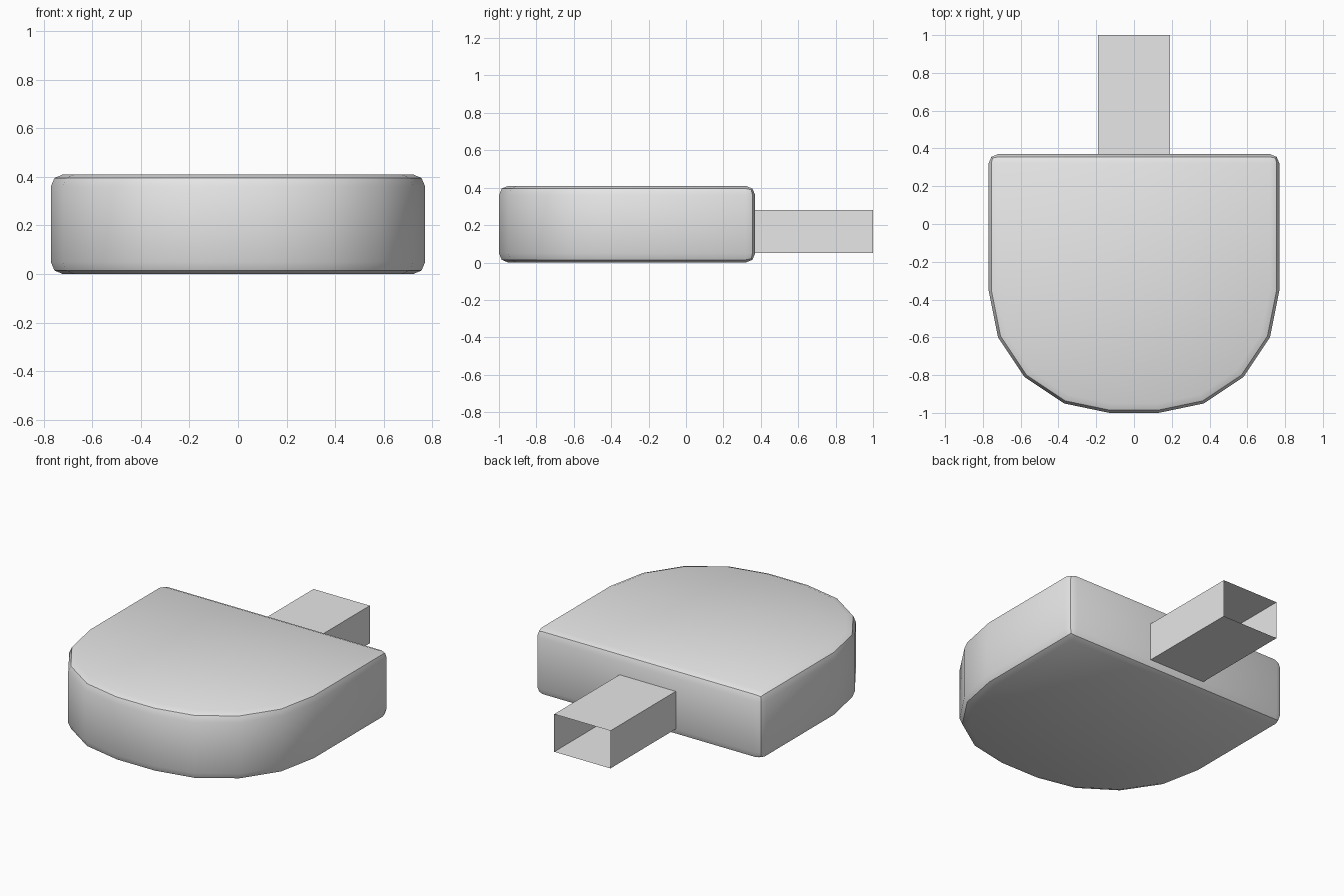
import bpy
import bmesh

cube = bpy.data.objects.get("Cube")
if cube:
    bpy.data.objects.remove(cube, do_unlink=True)

# Single plain grey
grey = bpy.data.materials.new("light_grey")
grey.use_nodes = True
colour = (0.8, 0.8, 0.8, 1)
grey.diffuse_color = colour
grey.node_tree.nodes["Principled BSDF"].inputs["Base Color"].default_value = colour


def extrude_outline(name, outline, axis_point, offset, capped):
    """Sweep an outline along offset, with or without end faces."""
    bm = bmesh.new()
    near = [bm.verts.new(axis_point(p)) for p in outline]
    far = [bm.verts.new(v.co) for v in near]
    bmesh.ops.translate(bm, verts=far, vec=offset)
    n = len(outline)
    for i in range(n):
        j = (i + 1) % n
        bm.faces.new((near[i], near[j], far[j], far[i]))
    if capped:
        bm.faces.new(near)
        bm.faces.new(far)
    bmesh.ops.recalc_face_normals(bm, faces=bm.faces)
    mesh = bpy.data.meshes.new(name)
    bm.to_mesh(mesh)
    bm.free()
    mesh.materials.append(grey)
    obj = bpy.data.objects.new(name, mesh)
    bpy.context.collection.objects.link(obj)
    return obj


# Body: straight back and sides, faceted round front, softened rims
half = [(0.77, 0.37), (0.77, -0.35), (0.72, -0.60),
        (0.58, -0.81), (0.37, -0.95), (0.13, -1.0)]
outline = half + [(-x, y) for x, y in reversed(half)]
body = extrude_outline("body", outline, lambda p: (p[0], p[1], 0), (0, 0, 0.41), True)
bevel = body.modifiers.new("soft_rim", "BEVEL")
bevel.width = 0.05
bevel.segments = 2
bevel.limit_method = "ANGLE"
bevel.angle_limit = 0.52
bpy.context.view_layer.objects.active = body
body.select_set(True)
bpy.ops.object.modifier_apply(modifier=bevel.name)
bpy.ops.object.shade_smooth_by_angle(angle=0.52)

# Connector: thin-walled rectangular tube, open at the back
section = [(-0.19, 0.05), (0.19, 0.05), (0.19, 0.28), (-0.19, 0.28)]
extrude_outline("connector_sleeve", section, lambda p: (p[0], 0.37, p[1]), (0, 0.63, 0), False)
